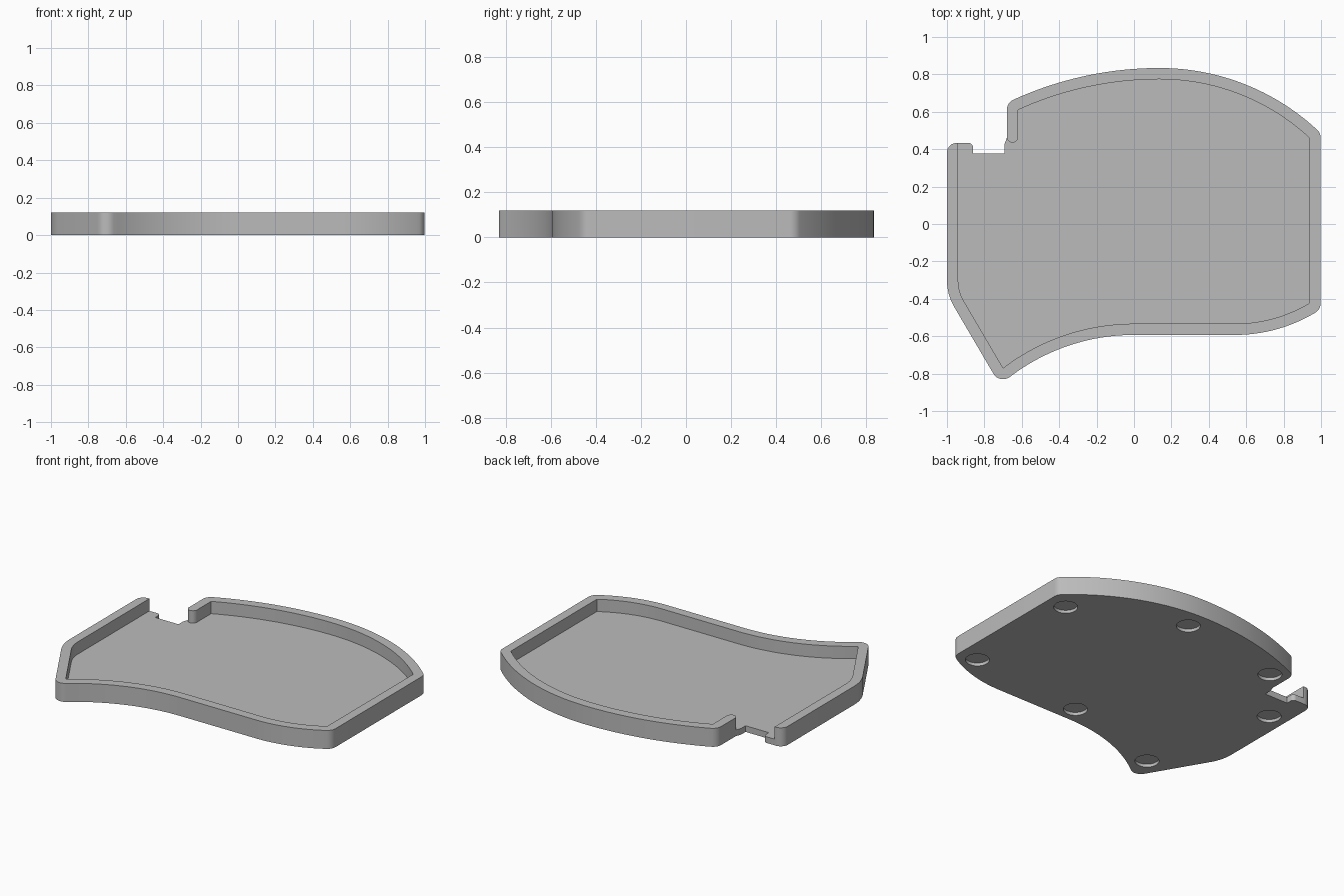
import bpy, bmesh, math
from mathutils import Vector

HEIGHT, FLOOR, WALL = 0.12, 0.04, 0.06
FOOT_RADIUS, FOOT_DEPTH = 0.071, 0.02

cube = bpy.data.objects.get("Cube")
if cube:
    bpy.data.objects.remove(cube, do_unlink=True)

grey = bpy.data.materials.new("mid_grey")
grey.use_nodes = True
grey.diffuse_color = (0.5, 0.5, 0.5, 1)
grey.node_tree.nodes["Principled BSDF"].inputs["Base Color"].default_value = grey.diffuse_color


def sweep(cx, cy, r, a0, a1, n):
    """Points on a circle between two angles in degrees."""
    angles = [math.radians(a0 + (a1 - a0) * i / n) for i in range(n + 1)]
    return [Vector((cx + r * math.cos(a), cy + r * math.sin(a))) for a in angles]


def crest(apex, end, n=24):
    """Arc that is level at its apex and runs to the end point."""
    dx, dy = end[0] - apex[0], end[1] - apex[1]
    r = (dx * dx + dy * dy) / (2 * abs(dy))
    side = math.copysign(1, dy)
    top = math.asin(abs(dx) / r)
    sx = math.copysign(1, dx)
    return [Vector((apex[0] + sx * r * math.sin(top * i / n),
                    apex[1] + side * r * (1 - math.cos(top * i / n)))) for i in range(n + 1)]


def fillet(a, corner, b, n=8):
    a, c, b = Vector(a), Vector(corner), Vector(b)
    return [a.lerp(c, i / n).lerp(c.lerp(b, i / n), i / n) for i in range(n + 1)]


def offset(path, d):
    """Offset an open counterclockwise path outward, rounding sharp corners."""
    normals = [Vector((b.y - a.y, a.x - b.x)).normalized() for a, b in zip(path, path[1:])]
    out = [path[0] + normals[0] * d]
    for p, m, n in zip(path[1:-1], normals, normals[1:]):
        turn = math.atan2(m.x * n.y - m.y * n.x, m.dot(n))
        if turn > math.radians(15):
            start = math.degrees(math.atan2(m.y, m.x))
            out += sweep(p.x, p.y, d, start, start + math.degrees(turn), 8)
        else:
            out.append(p + (m + n) * (d / (1 + m.dot(n))))
    return out + [path[-1] + normals[-1] * d]


def prism(name, outline, z0, z1):
    bm = bmesh.new()
    face = bm.faces.new([bm.verts.new((p[0], p[1], z0)) for p in outline])
    top = bmesh.ops.extrude_face_region(bm, geom=[face])["geom"]
    bmesh.ops.translate(bm, vec=(0, 0, z1 - z0),
                        verts=[v for v in top if isinstance(v, bmesh.types.BMVert)])
    bmesh.ops.recalc_face_normals(bm, faces=bm.faces)
    mesh = bpy.data.meshes.new(name)
    bm.to_mesh(mesh)
    bm.free()
    mesh.materials.append(grey)
    obj = bpy.data.objects.new(name, mesh)
    bpy.context.collection.objects.link(obj)
    return obj


def carve(target, cutter):
    cutter.hide_render = True
    bpy.context.view_layer.objects.active = target
    mod = target.modifiers.new("carve", "BOOLEAN")
    mod.operation, mod.solver, mod.object = "DIFFERENCE", "EXACT", cutter
    bpy.ops.object.modifier_apply(modifier=mod.name)
    bpy.data.objects.remove(cutter, do_unlink=True)


# Inner wall line, counterclockwise from the notch
tip, level, low_right = (-0.7, -0.77), (0, -0.533), (0.54, -0.533)
crown, shoulder, back_corner = (0.137, 0.774), (0.938, 0.46), (-0.62, 0.61)
inner = [Vector((-0.94, 0.385))]
inner += fillet((-0.94, -0.3), (-0.94, -0.36), (-0.91, -0.412))
inner += crest(level, tip)[::-1]
inner += crest(low_right, (0.938, -0.423))
inner += crest(crown, shoulder)[::-1]
inner += crest(crown, back_corner)[1:]
inner.append(Vector((-0.62, 0.46)))

# Tray body with the notch and small tab in its outline
notch = [(-0.693, 0.425), (-0.693, 0.378), (-0.86, 0.378)]
notch += sweep(-0.885, 0.408, 0.025, 0, 90, 6)
notch += sweep(-0.95, 0.383, 0.05, 90, 170, 6)
tray = prism("tray", offset(inner, WALL) + notch, 0, HEIGHT)

# Pocket, open through the notch, leaving a rounded wall end
pocket = inner[1:] + sweep(-0.65, 0.465, 0.03, 0, -170, 12)[1:]
pocket += [(-0.75, 0.46), (-0.75, 0.6), (-0.94, 0.6)]
carve(tray, prism("pocket_cutter", pocket, FLOOR, HEIGHT * 2))

# Round foot recesses underneath
feet = [(0.865, 0.405), (0.17, 0.7), (-0.567, 0.57), (-0.88, 0.19),
        (-0.667, -0.676), (0.048, -0.48), (0.865, -0.405)]
for x, y in feet:
    carve(tray, prism("foot_cutter", sweep(x, y, FOOT_RADIUS, 0, 360, 40)[:-1], -0.1, FOOT_DEPTH))

bpy.ops.object.select_all(action="DESELECT")
tray.select_set(True)
bpy.context.view_layer.objects.active = tray
bpy.ops.object.shade_smooth_by_angle(angle=math.radians(30))
